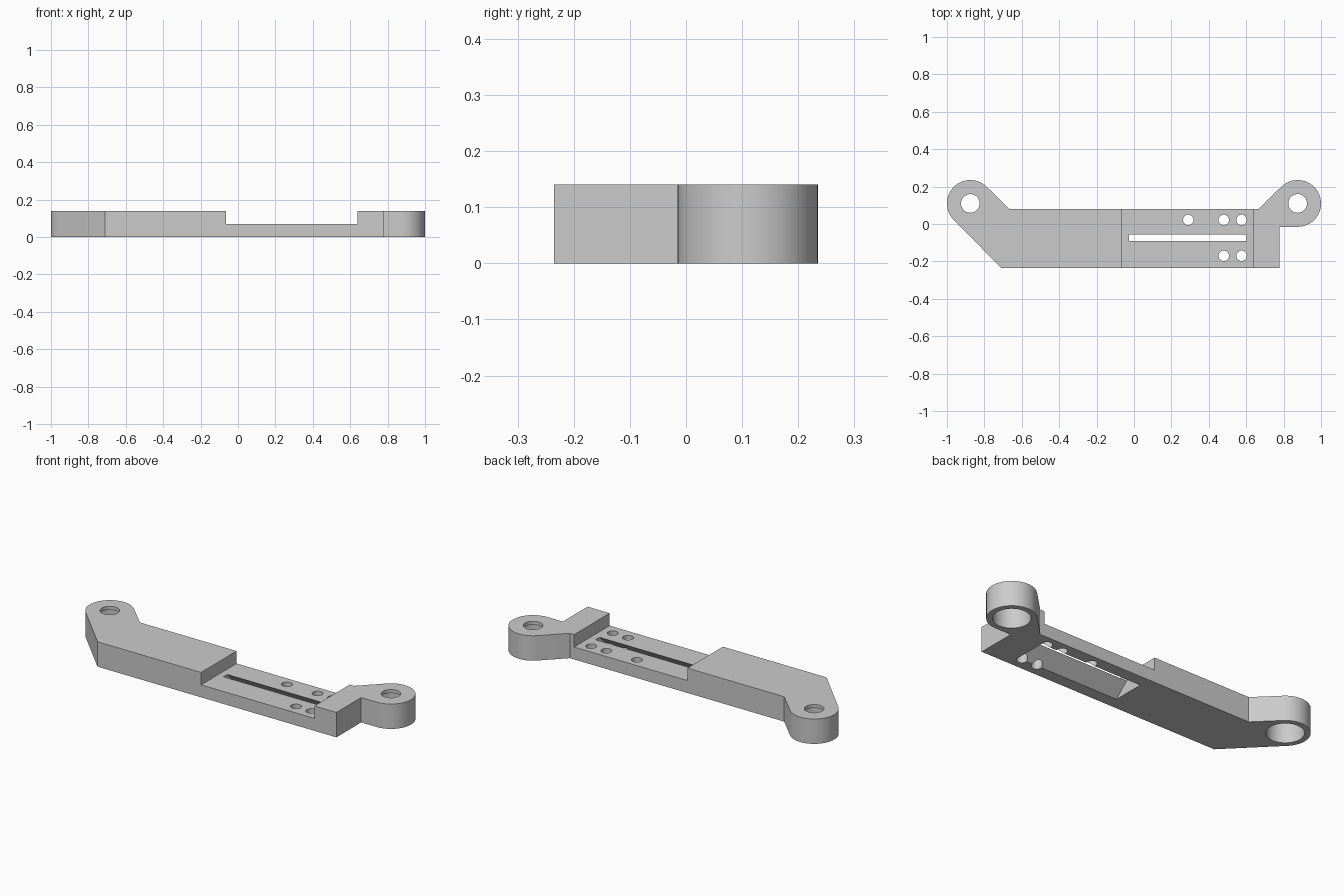
import bpy, bmesh
from math import radians, cos, sin
from mathutils import Matrix

cube = bpy.data.objects.get("Cube")
if cube:
    bpy.data.objects.remove(cube, do_unlink=True)

HEIGHT, STEP = 0.14, 0.07
RING_X, RING_Y, RING_R = 0.875, 0.11, 0.125

grey = bpy.data.materials.new("plain_grey")
grey.use_nodes = True
colour = (0.6, 0.6, 0.6, 1)
grey.diffuse_color = colour
grey.node_tree.nodes["Principled BSDF"].inputs["Base Color"].default_value = colour


def prism(name, points, depth, matrix=Matrix()):
    """Extrude a flat outline along its local z."""
    bm = bmesh.new()
    face = bm.faces.new([bm.verts.new((x, y, 0)) for x, y in points])
    top = bmesh.ops.extrude_face_region(bm, geom=[face])["geom"]
    bmesh.ops.translate(bm, vec=(0, 0, depth),
                        verts=[v for v in top if isinstance(v, bmesh.types.BMVert)])
    bm.transform(matrix)
    bmesh.ops.recalc_face_normals(bm, faces=bm.faces)
    mesh = bpy.data.meshes.new(name)
    bm.to_mesh(mesh)
    bm.free()
    mesh.materials.append(grey)
    obj = bpy.data.objects.new(name, mesh)
    bpy.context.collection.objects.link(obj)
    return obj


def arc(cx, cy, r, start, end, steps):
    angles = [radians(start + (end - start) * i / steps) for i in range(steps + 1)]
    return [(cx + r * cos(a), cy + r * sin(a)) for a in angles]


def cut(target, cutter):
    bpy.context.view_layer.objects.active = target
    mod = target.modifiers.new("cut", "BOOLEAN")
    mod.operation, mod.solver, mod.object = "DIFFERENCE", "EXACT", cutter
    bpy.ops.object.modifier_apply(modifier=mod.name)
    bpy.data.objects.remove(cutter, do_unlink=True)


def drill(target, x, y, r, z, depth, steps=48):
    circle = arc(x, y, r, 0, 360, steps)[:-1]
    cut(target, prism("drill", circle, depth, Matrix.Translation((0, 0, z))))


# Arm outline with a rounded eyelet at each end
outline = [(-0.71, -0.235), (0.777, -0.235), (0.777, RING_Y - RING_R)]
outline += arc(RING_X, RING_Y, RING_R, -90, 135, 40)
outline += [(0.667, 0.08), (-0.667, 0.08)]
outline += arc(-RING_X, RING_Y, RING_R, 45, 225, 32)
arm = prism("mounting_arm", outline, HEIGHT)

# Lowered section across the arm
recess = [(-0.065, -0.4), (0.64, -0.4), (0.64, 0.4), (-0.065, 0.4)]
cut(arm, prism("recess", recess, 0.2, Matrix.Translation((0, 0, STEP))))

# Slot that flares out towards the underside; section in y and z, run along x
flare = [(-0.167, 0), (-0.167, -0.02), (0.013, -0.02), (0.013, 0),
         (-0.055, STEP), (-0.055, 0.1), (-0.09, 0.1), (-0.09, STEP)]
along_x = Matrix(((0, 0, 1, -0.028), (1, 0, 0, 0), (0, 1, 0, 0), (0, 0, 0, 1)))
cut(arm, prism("slot", flare, 0.63, along_x))

# Screw holes in the lowered section
for x, y in [(0.29, 0.022), (0.48, 0.022), (0.575, 0.022), (0.48, -0.17), (0.575, -0.17)]:
    drill(arm, x, y, 0.028, -0.1, 0.3, 32)

# Eyelets: narrow hole in a thin lip, wide bore from below
for side in (-1, 1):
    drill(arm, side * RING_X, RING_Y, 0.05, -0.1, 0.4)
    drill(arm, side * RING_X, RING_Y, 0.095, -0.1, 0.22)

bpy.ops.object.select_all(action="DESELECT")
arm.select_set(True)
bpy.context.view_layer.objects.active = arm
bpy.ops.object.shade_smooth_by_angle(angle=radians(30))
